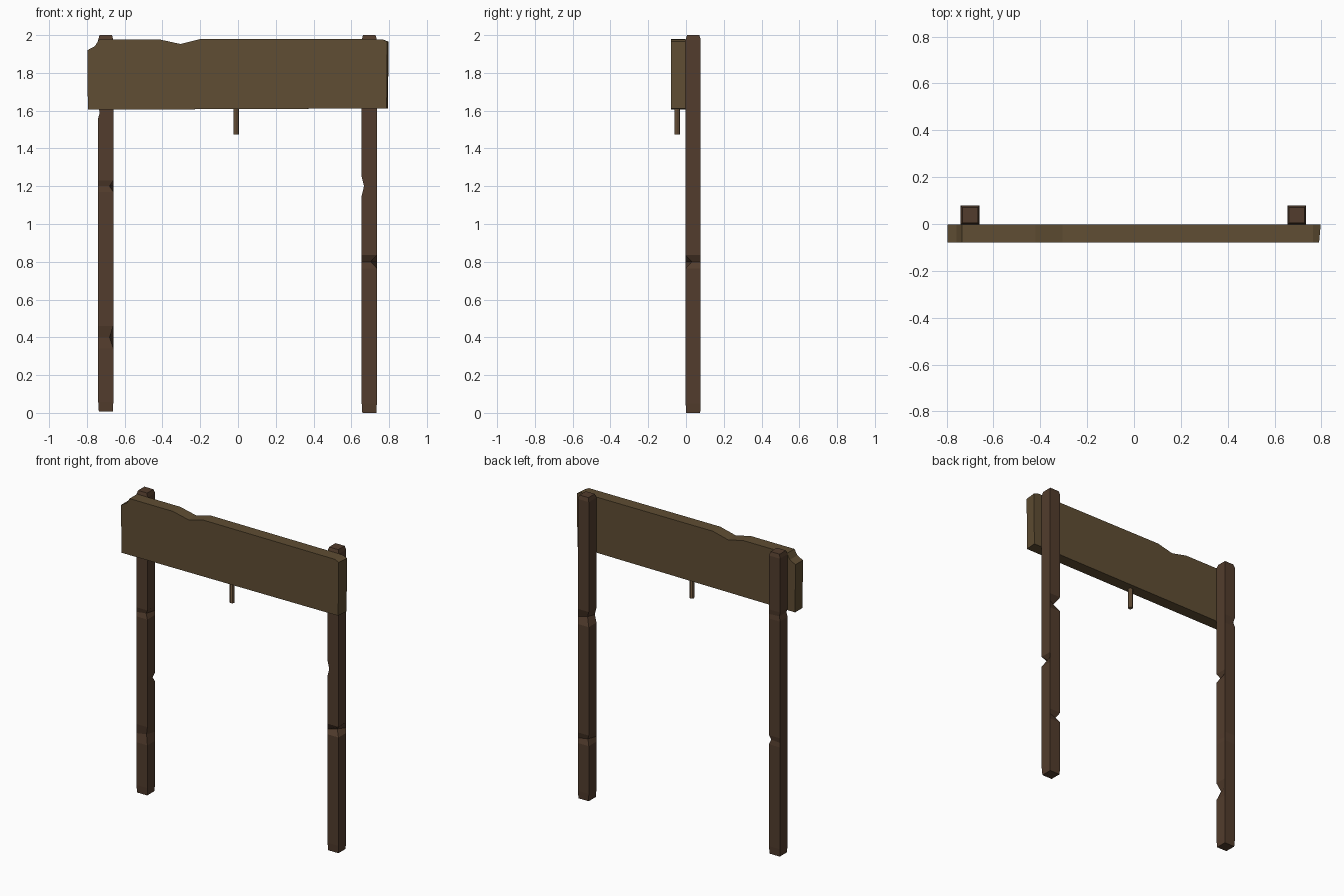
import bpy, bmesh

if "Cube" in bpy.data.objects:
    bpy.data.objects.remove(bpy.data.objects["Cube"])


def material(name, color):
    m = bpy.data.materials.new(name)
    m.diffuse_color = (*color, 1)
    m.use_nodes = True
    m.node_tree.nodes["Principled BSDF"].inputs["Base Color"].default_value = m.diffuse_color
    return m


def finish(bm, name, mat):
    bmesh.ops.recalc_face_normals(bm, faces=bm.faces)
    me = bpy.data.meshes.new(name)
    bm.to_mesh(me)
    bm.free()
    ob = bpy.data.objects.new(name, me)
    bpy.context.collection.objects.link(ob)
    me.materials.append(mat)
    return ob


CORNERS = [(-1, -1), (1, -1), (1, 1), (-1, 1)]


# Square post lofted from rings; each nick is {corner: (inward x, inward y)} at a height
def post(name, cx, bottom, nicks, mat):
    cy, h = 0.038, 0.04
    rings = [(bottom, h - 0.003, {}), (bottom + 0.05, h, {})]
    for z, span, dents in nicks:
        rings += [(z - span, h, {}), (z, h, dents), (z + span, h, {})]
    rings += [(1.975, h, {}), (2.0, h - 0.007, {})]
    bm = bmesh.new()
    loops = []
    for z, r, dents in rings:
        loop = []
        for i, (sx, sy) in enumerate(CORNERS):
            dx, dy = dents.get(i, (0, 0))
            loop.append(bm.verts.new((cx + sx * (r - dx), cy + sy * (r - dy), z)))
        loops.append(loop)
    for a, b in zip(loops, loops[1:]):
        for i in range(4):
            j = (i + 1) % 4
            bm.faces.new((a[i], a[j], b[j], b[i]))
    bm.faces.new(loops[0][::-1])
    bm.faces.new(loops[-1])
    return finish(bm, name, mat)


post_wood = material("post_wood", (0.085, 0.046, 0.026))
board_wood = material("board_wood", (0.115, 0.075, 0.033))
peg_wood = material("peg_wood", (0.2, 0.12, 0.06))

# Posts with chipped corners
post("left_post", -0.70, 0.008, [
    (0.40, 0.06, {1: (0.02, 0.02)}),
    (0.76, 0.03, {2: (0.01, 0.01)}),
    (1.20, 0.03, {1: (0.02, 0.015)}),
    (1.59, 0.03, {0: (0.008, 0.0), 3: (0.008, 0.008)})], post_wood)
post("right_post", 0.695, 0.0, [
    (0.40, 0.035, {3: (0.02, 0.02)}),
    (0.80, 0.035, {1: (0.033, 0.033)}),
    (1.20, 0.05, {0: (0.012, 0), 3: (0.03, 0.03)})], post_wood)

# Worn sign board: front outline extruded to the back
outline = [(-0.795, 1.605), (-0.797, 1.92), (-0.757, 1.942), (-0.735, 1.978),
           (-0.42, 1.978), (-0.305, 1.953), (-0.195, 1.98), (0.765, 1.978),
           (0.79, 1.965), (0.787, 1.612)]
bm = bmesh.new()
face = bm.faces.new([bm.verts.new((x, -0.08, z)) for x, z in outline])
ext = bmesh.ops.extrude_face_region(bm, geom=[face])
for v in ext["geom"]:
    if isinstance(v, bmesh.types.BMVert):
        v.co.y = -0.002
        if v.co.x > 0.78:
            v.co.x += 0.007
finish(bm, "sign_board", board_wood)

# Small peg under the board
bpy.ops.mesh.primitive_cylinder_add(vertices=8, radius=0.015, depth=0.14,
                                    location=(-0.01, -0.047, 1.545))
peg = bpy.context.object
peg.name = "hanging_peg"
peg.data.materials.append(peg_wood)
